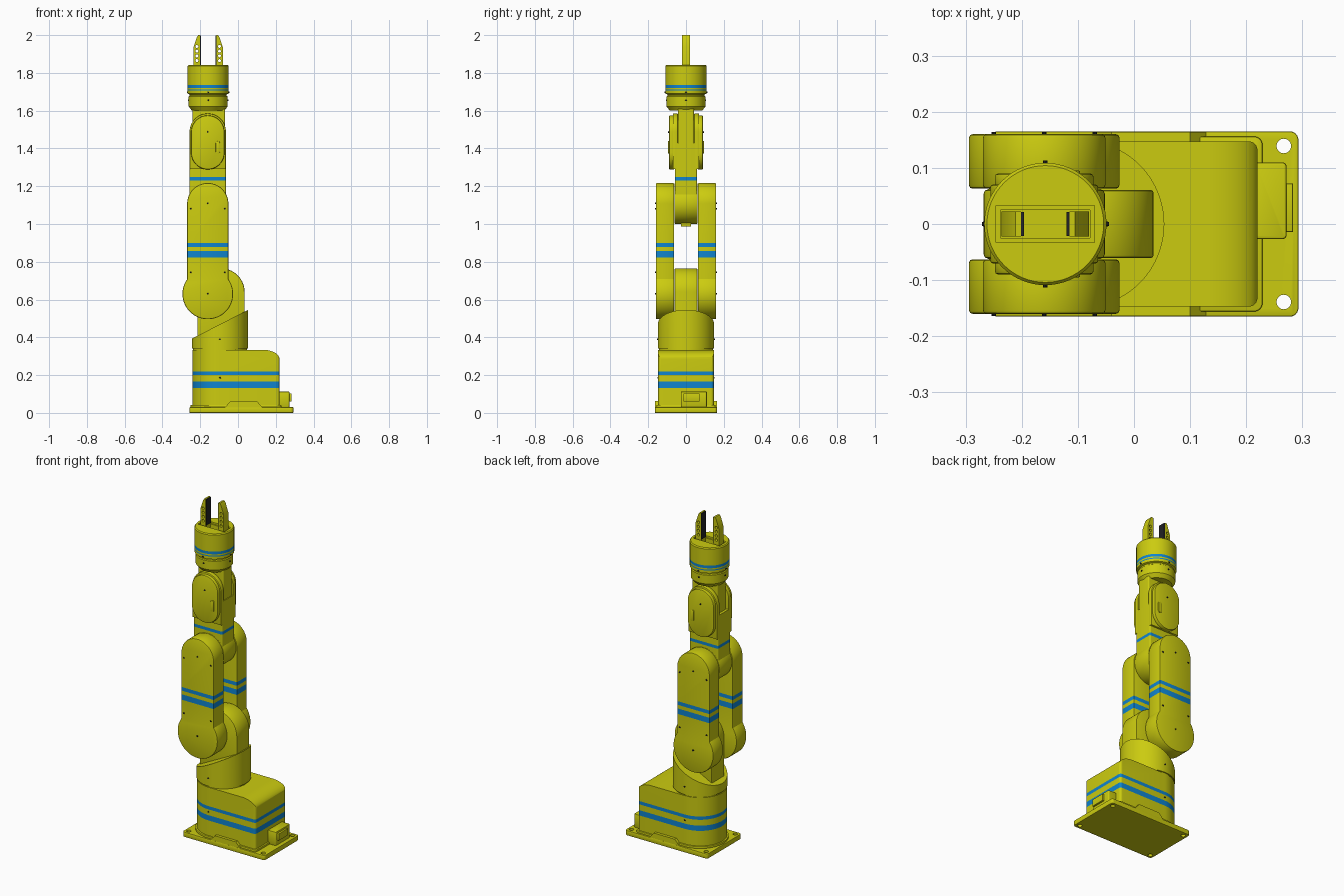
import bpy, bmesh, math
from mathutils import Vector, Matrix

if "Cube" in bpy.data.objects:
    bpy.data.objects.remove(bpy.data.objects["Cube"], do_unlink=True)


def material(name, rgb):
    m = bpy.data.materials.new(name)
    m.use_nodes = True
    m.diffuse_color = (*rgb, 1)
    bsdf = m.node_tree.nodes["Principled BSDF"]
    bsdf.inputs["Base Color"].default_value = (*rgb, 1)
    bsdf.inputs["Roughness"].default_value = 0.5
    return m


YELLOW = material("yellow paint", (0.60, 0.60, 0.005))
BLUE = material("blue stripe", (0.005, 0.23, 0.62))
DARK = material("dark rubber", (0.015, 0.015, 0.018))

AX = -0.16      # centre line of the arm
TX = -0.095     # turning axis of the turret


def finish(name, bm, mat=YELLOW, stripes=()):
    """Turn a bmesh into an object; stripes are z ranges cut in blue."""
    bmesh.ops.recalc_face_normals(bm, faces=bm.faces[:])
    for z in [z for s in stripes for z in s]:
        bmesh.ops.bisect_plane(bm, geom=bm.verts[:] + bm.edges[:] + bm.faces[:],
                               plane_co=(0, 0, z), plane_no=(0, 0, 1))
    for f in bm.faces:
        z = f.calc_center_median().z
        f.material_index = int(any(a < z < b for a, b in stripes))
    me = bpy.data.meshes.new(name)
    bm.to_mesh(me)
    bm.free()
    me.materials.append(mat)
    if stripes:
        me.materials.append(BLUE)
    ob = bpy.data.objects.new(name, me)
    bpy.context.collection.objects.link(ob)
    return ob


def prism(name, pts, axis, a, b, bevel=0.0, mat=YELLOW, stripes=()):
    """Extrude an outline along y or z from a to b, with bevelled rims."""
    bm = bmesh.new()
    a, b = min(a, b), max(a, b)
    put = (lambda p, t: (p[0], t, p[1])) if axis == 'y' else (lambda p, t: (p[0], p[1], t))
    rings = [[bm.verts.new(put(p, t)) for p in pts] for t in (a, b)]
    n = len(pts)
    for i in range(n):
        j = (i + 1) % n
        bm.faces.new((rings[0][i], rings[0][j], rings[1][j], rings[1][i]))
    caps = [bm.faces.new(r) for r in rings]
    bmesh.ops.recalc_face_normals(bm, faces=bm.faces[:])
    if bevel:
        bmesh.ops.bevel(bm, geom=[e for f in caps for e in f.edges], offset=bevel,
                        segments=2, profile=0.5, affect='EDGES', clamp_overlap=False)
    return finish(name, bm, mat, stripes)


def arc(cx, cy, r, a0, a1, n=32, ry=None):
    ry = r if ry is None else ry
    return [(cx + r * math.cos(math.radians(a0 + (a1 - a0) * i / n)),
             cy + ry * math.sin(math.radians(a0 + (a1 - a0) * i / n))) for i in range(n + 1)]


def circle(cx, cy, r, n=64):
    return arc(cx, cy, r, 0, 360, n)[:-1]


def rect(x0, x1, y0, y1, r=0.0):
    if not r:
        return [(x0, y0), (x1, y0), (x1, y1), (x0, y1)]
    return (arc(x1 - r, y1 - r, r, 0, 90, 6) + arc(x0 + r, y1 - r, r, 90, 180, 6)
            + arc(x0 + r, y0 + r, r, 180, 270, 6) + arc(x1 - r, y0 + r, r, 270, 360, 6))


def capsule(cx, z0, z1, r):
    return arc(cx, z1, r, 0, 180) + arc(cx, z0, r, 180, 360)


def boolean(ob, cutter, op='DIFFERENCE'):
    m = ob.modifiers.new("cut", 'BOOLEAN')
    m.operation, m.object, m.solver = op, cutter, 'EXACT'
    bpy.context.view_layer.objects.active = ob
    bpy.ops.object.modifier_apply(modifier=m.name)
    bpy.data.objects.remove(cutter, do_unlink=True)


# Base plate with four mounting holes and side ribs
plate = prism("base_plate", rect(-0.258, 0.293, -0.165, 0.165, 0.015), 'z', 0, 0.03, 0.003)
for x in (-0.232, 0.267):
    for y in (-0.139, 0.139):
        boolean(plate, prism("hole", circle(x, y, 0.013, 24), 'z', -0.05, 0.1))
for s, side in ((-1, "front"), (1, "back")):
    prism(side + "_base_rib", [(-0.07, 0.028), (0.13, 0.028), (0.10, 0.062), (-0.04, 0.062)],
          'y', s * 0.13, s * 0.164)


# Base housing: round at one end, square with a soft upper edge at the other
def housing_outline(r, x1):
    c = 0.015
    return (arc(TX, 0, r, 90, 270, 40) + arc(x1 - c, -r + c, c, -90, 0, 6)
            + arc(x1 - c, r - c, c, 0, 90, 6))


prism("base_skirt", housing_outline(0.156, 0.229), 'z', 0.028, 0.042, 0.003)
housing = prism("base_housing", housing_outline(0.147, 0.22), 'z', 0.03, 0.335,
                stripes=((0.133, 0.165), (0.2, 0.22)))
boolean(housing, prism("side_shape", arc(0.13, 0.285, 0.09, 0, 90, 16, 0.049)
                       + [(-0.4, 0.334), (-0.4, 0.0), (0.22, 0.0)], 'y', -0.3, 0.3), 'INTERSECT')

# Cable connector
prism("connector_box", rect(0.21, 0.272, -0.027, 0.11, 0.008), 'z', 0.03, 0.113, 0.004)
prism("connector_plug", rect(0.26, 0.283, -0.014, 0.072), 'z', 0.06, 0.102, 0.002)

# Turret with slanted top, sitting on a thin seam ring
prism("turret_seam", circle(TX, 0, 0.143), 'z', 0.33, 0.343)
turret = prism("turret", circle(TX, 0, 0.149, 80), 'z', 0.341, 0.45)
for v in turret.data.vertices:
    if v.co.z > 0.4:
        v.co.z = 0.393 + (v.co.x - TX + 0.149) * 0.513

# Shoulder block rising out of the turret
prism("shoulder", arc(-0.09, 0.64, 0.125, 0, 180, 40) + [(-0.215, 0.38), (0.035, 0.38)],
      'y', -0.061, 0.061, 0.006)

# Pair of upper arm plates: large disc below, rounded bar above
R, W = 0.134, 0.109
th = math.degrees(math.acos(W / R))
arm_outline = arc(AX, 1.108, W, 0, 180, 40) + arc(AX, 0.63, R, 180 - th, 360 + th, 56)
screws = []
for s, side in ((-1, "front"), (1, "back")):
    prism(side + "_upper_arm", arm_outline, 'y', s * 0.063, s * 0.16, 0.006,
          stripes=((0.823, 0.856), (0.878, 0.9)))
    for x, z in ((0, 0.63), (0, 1.11), (-0.09, 1.08), (0.09, 1.08), (-0.09, 0.745), (0.09, 0.745)):
        screws.append(((AX + x, s * 0.16, z), (0, s, 0)))
    screws += [((TX, s * 0.149, 0.39), (0, s, 0)), ((TX, s * 0.147, 0.185), (0, s, 0)),
               ((AX, s * 0.09, 1.487), (0, s, 0))]

# Elbow and forearm
prism("elbow", circle(AX, 1.108, 0.108), 'y', -0.062, 0.062, 0.008)
prism("elbow_stop", rect(AX - 0.03, AX + 0.03, -0.026, 0.026), 'z', 0.986, 1.02, 0.003)
prism("forearm", rect(AX - 0.096, AX + 0.096, -0.059, 0.059, 0.008), 'z', 1.11, 1.43,
      stripes=((1.23, 1.248),))

# Wrist fork with rounded side covers and small raised latches
for s, side in ((-1, "front"), (1, "back")):
    prism(side + "_wrist_fork", arc(AX, 1.489, 0.096, 0, 180)
          + [(AX - 0.096, 1.29), (AX + 0.096, 1.29)], 'y', s * 0.043, s * 0.07, 0.004)
    prism(side + "_wrist_cover", capsule(AX, 1.377, 1.487, 0.088), 'y', s * 0.06, s * 0.09, 0.006)
    prism(side + "_cover_latch", capsule(AX + 0.053, 1.383, 1.428, 0.011), 'y', s * 0.085, s * 0.095, 0.002)

# Wrist neck
prism("wrist_neck", rect(AX - 0.08, AX + 0.092, -0.042, 0.042, 0.008), 'z', 1.42, 1.61)

# Gripper body, a turned shape with a recessed slot on top
bm = bmesh.new()
profile = [(0, 1.60), (0.086, 1.60), (0.103, 1.622), (0.103, 1.675), (0.098, 1.679), (0.098, 1.686),
           (0.109, 1.69), (0.109, 1.836), (0.104, 1.842), (0, 1.842)]
vs = [bm.verts.new((r, 0, z)) for r, z in profile]
es = [bm.edges.new(p) for p in zip(vs, vs[1:])]
bmesh.ops.spin(bm, geom=vs + es, cent=(0, 0, 0), axis=(0, 0, 1), angle=2 * math.pi, steps=64)
bmesh.ops.remove_doubles(bm, verts=bm.verts[:], dist=1e-5)
bmesh.ops.translate(bm, verts=bm.verts[:], vec=(AX + 0.002, 0, 0))
body = finish("gripper_body", bm, stripes=((1.706, 1.712), (1.72, 1.736)))
GX = AX + 0.002
boolean(body, prism("slot", rect(GX - 0.088, GX + 0.088, -0.033, 0.033), 'z', 1.832, 1.9))
boolean(body, prism("slot", rect(GX - 0.08, GX + 0.08, -0.025, 0.025), 'z', 1.80, 1.9))

# Two fingers with drilled sides and dark grip pads
for s, side in ((-1, "right"), (1, "left")):
    fx = lambda d: GX + s * d
    finger = prism(side + "_finger", [(fx(0.043), 1.79), (fx(0.078), 1.79), (fx(0.078), 1.935),
                                      (fx(0.06), 1.988), (fx(0.053), 2.0), (fx(0.043), 2.0)],
                   'y', -0.022, 0.022)
    for z in (1.865, 1.89, 1.915, 1.94):
        boolean(finger, prism("hole", circle(fx(0.06), z, 0.008, 16), 'y', -0.1, 0.1))
    prism(side + "_grip_pad", rect(min(fx(0.038), fx(0.044)), max(fx(0.038), fx(0.044)), 1.842, 1.998),
          'y', -0.021, 0.021, mat=DARK)

# Small screw heads gathered in one object
for k in range(4):
    d = Vector((math.cos(k * math.pi / 2), math.sin(k * math.pi / 2), 0))
    for r, z in ((0.103, 1.655), (0.109, 1.697)):
        screws.append(((GX + d.x * r, d.y * r, z), d))
bm = bmesh.new()
for loc, d in screws:
    rot = Vector(d).to_track_quat('Z', 'Y').to_matrix().to_4x4()
    bmesh.ops.create_cone(bm, cap_ends=True, segments=10, radius1=0.005, radius2=0.004, depth=0.008,
                          matrix=Matrix.Translation(loc) @ rot)
finish("screws", bm, DARK)

# Smooth the curved surfaces and keep crisp edges
bpy.ops.object.select_all(action='DESELECT')
for ob in bpy.context.scene.objects:
    if ob.type == 'MESH':
        ob.select_set(True)
        bpy.context.view_layer.objects.active = ob
bpy.ops.object.shade_smooth_by_angle(angle=math.radians(30))
